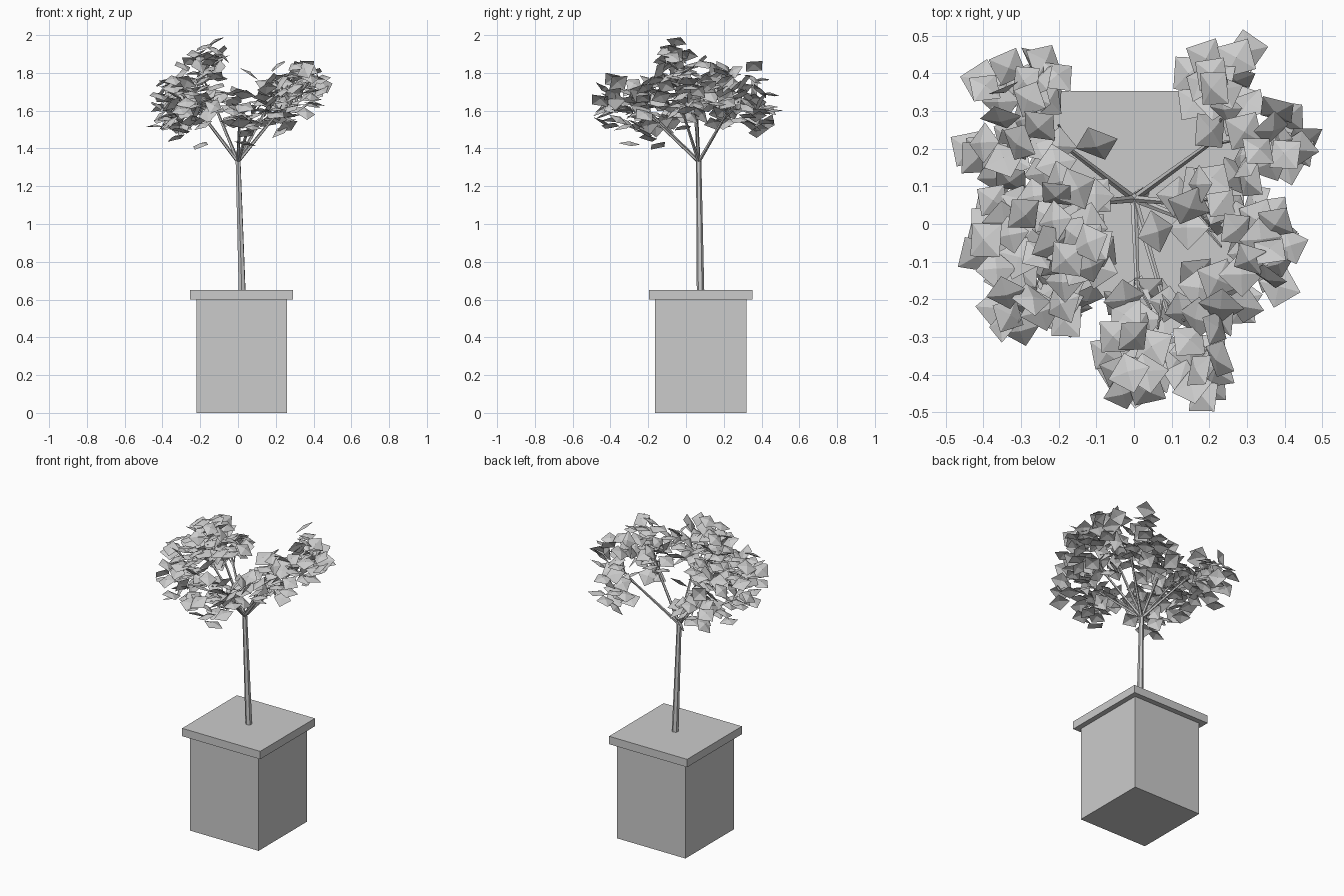
import bpy, bmesh, math, random
from mathutils import Vector, Matrix

random.seed(11)
cube = bpy.data.objects.get("Cube")
if cube:
    bpy.data.objects.remove(cube, do_unlink=True)

GREY = (0.6, 0.6, 0.6, 1)
grey = bpy.data.materials.new("plain_grey")
grey.use_nodes = True
grey.diffuse_color = GREY
grey.node_tree.nodes["Principled BSDF"].inputs["Base Color"].default_value = GREY


def finish(bm, name):
    mesh = bpy.data.meshes.new(name)
    bm.to_mesh(mesh)
    bm.free()
    mesh.materials.append(grey)
    obj = bpy.data.objects.new(name, mesh)
    bpy.context.collection.objects.link(obj)


def box(name, low, high):
    low, high = Vector(low), Vector(high)
    bm = bmesh.new()
    bmesh.ops.create_cube(bm, size=1, matrix=Matrix.Translation((low + high) / 2)
                          @ Matrix.Diagonal((*(high - low), 1)))
    finish(bm, name)


def limb(bm, start, end, r_start, r_end, sides):
    """Tapered stick between two points."""
    start, end = Vector(start), Vector(end)
    axis = end - start
    place = Matrix.Translation((start + end) / 2) @ axis.to_track_quat('Z', 'Y').to_matrix().to_4x4()
    bmesh.ops.create_cone(bm, cap_ends=True, segments=sides, radius1=r_start,
                          radius2=r_end, depth=axis.length, matrix=place)


def leaf(bm, centre):
    """Shallow open pyramid, randomly turned and tilted."""
    half = random.uniform(0.036, 0.044)
    turn = Matrix.Rotation(random.uniform(0, math.tau), 4, 'Z')
    tilt = (Matrix.Rotation(random.gauss(0, 0.45), 4, 'X')
            @ Matrix.Rotation(random.gauss(-0.2, 0.45), 4, 'Y'))
    place = Matrix.Translation(centre) @ tilt @ turn
    ring = [bm.verts.new(place @ Vector((sx * half, sy * half, -0.006)))
            for sx, sy in ((-1, -1), (1, -1), (1, 1), (-1, 1))]
    tip = bm.verts.new(place @ Vector((0, 0, 0.008)))
    for i in range(4):
        bm.faces.new((ring[i], ring[(i + 1) % 4], tip))


# Square planter with an overhanging rim
box("planter_body", (-0.22, -0.165, 0), (0.26, 0.32, 0.6))
box("planter_rim", (-0.255, -0.195, 0.6), (0.292, 0.353, 0.65))

# Trunk
fork = Vector((0, 0.067, 1.33))
bm = bmesh.new()
limb(bm, (0.022, 0.077, 0.64), fork + Vector((0, 0, 0.02)), 0.02, 0.014, 6)
finish(bm, "trunk")

# Branches fanning from the fork, each with two thin twigs
branch_tips = [
    (0.23, 0.235, 1.62), (-0.2, 0.22, 1.59), (-0.22, 0.045, 1.62),
    (-0.17, 0.05, 1.74), (0.22, -0.02, 1.6), (0.19, 0.05, 1.68),
    (0.01, -0.2, 1.6), (0.09, -0.24, 1.62),
]
bm = bmesh.new()
for tip in branch_tips:
    tip = Vector(tip)
    limb(bm, fork, tip, 0.01, 0.006, 5)
    out = (tip - fork).normalized()
    for side in (-1, 1):
        sway = out.cross(Vector((0, 0, 1))) * side * 0.05
        limb(bm, fork.lerp(tip, 0.85), tip + out * 0.04 + sway, 0.005, 0.003, 4)
finish(bm, "branches")

# Leaf clumps: centre, half extents, leaf count
clumps = [
    ((-0.35, 0.35, 1.62), (0.08, 0.08, 0.12), 9),
    ((-0.24, 0.37, 1.59), (0.06, 0.08, 0.1), 8),
    ((-0.29, 0.19, 1.65), (0.15, 0.09, 0.15), 20),
    ((-0.2, 0.04, 1.76), (0.11, 0.1, 0.17), 22),
    ((-0.35, -0.04, 1.64), (0.08, 0.13, 0.18), 22),
    ((-0.16, -0.06, 1.86), (0.1, 0.08, 0.1), 17),
    ((-0.25, -0.2, 1.64), (0.15, 0.1, 0.16), 23),
    ((0, -0.35, 1.6), (0.1, 0.1, 0.13), 17),
    ((0.18, -0.37, 1.66), (0.07, 0.09, 0.12), 12),
    ((0.03, -0.23, 1.58), (0.1, 0.06, 0.1), 9),
    ((0.21, -0.2, 1.67), (0.1, 0.1, 0.11), 16),
    ((0.34, -0.06, 1.72), (0.1, 0.14, 0.14), 24),
    ((0.2, 0.06, 1.67), (0.09, 0.11, 0.11), 15),
    ((0.36, 0.2, 1.72), (0.1, 0.11, 0.13), 17),
    ((0.23, 0.35, 1.64), (0.1, 0.11, 0.15), 19),
]
bm = bmesh.new()
placed = []
for centre, extent, count in clumps:
    for _ in range(count):
        # Keep the candidate farthest from leaves already set
        options = []
        for _ in range(5):
            way = Vector([random.gauss(0, 1) for _ in range(3)]).normalized()
            way *= random.random() ** 0.4
            spot = Vector(centre) + Vector([w * e for w, e in zip(way, extent)])
            gap = min(((spot - p).length for p in placed), default=1)
            options.append((gap, spot))
        spot = max(options, key=lambda option: option[0])[1]
        placed.append(spot)
        leaf(bm, spot)

# Stray leaves at the edge of the crown
for spot in ((-0.1, 0.21, 1.68), (-0.2, -0.15, 1.42), (0.21, 0.36, 1.84),
             (-0.12, -0.05, 1.97), (0.06, -0.02, 1.8), (-0.03, -0.45, 1.6),
             (0.44, 0.2, 1.77), (-0.44, 0.2, 1.52), (0.3, 0.46, 1.6),
             (0.04, -0.3, 1.43), (-0.33, -0.2, 1.46)):
    leaf(bm, spot)
finish(bm, "leaves")
